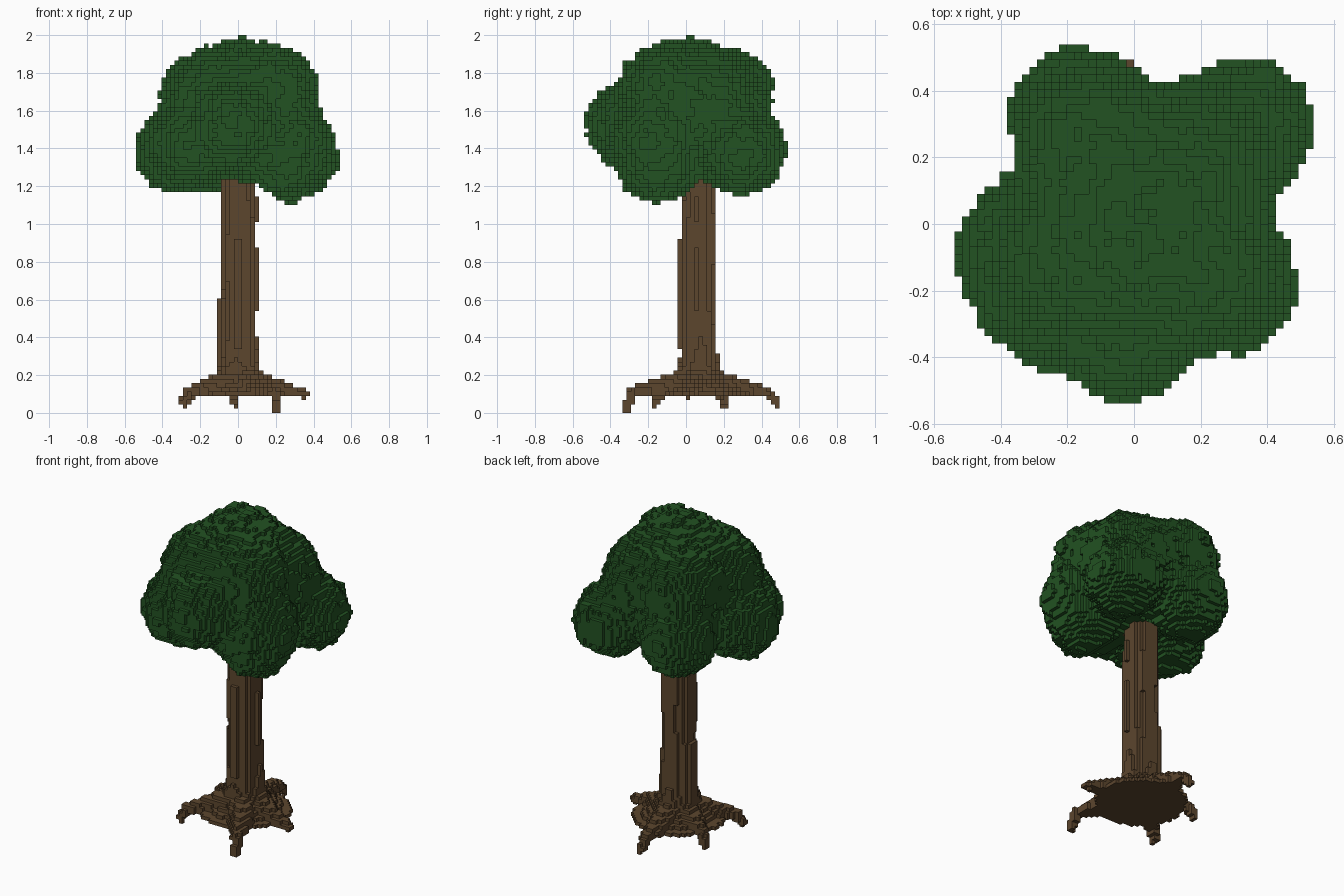
import bpy, bmesh, math
from mathutils import Vector, noise

cube = bpy.data.objects.get("Cube")
if cube:
    bpy.data.objects.remove(cube, do_unlink=True)

H = 2 / 89          # block size
N, NZ = 25, 89      # half width and height of the grid, in blocks


def material(name, rgb):
    m = bpy.data.materials.new(name)
    m.use_nodes = True
    m.diffuse_color = (*rgb, 1)
    bsdf = m.node_tree.nodes["Principled BSDF"]
    bsdf.inputs["Base Color"].default_value = (*rgb, 1)
    bsdf.inputs["Roughness"].default_value = 0.9
    return m


def in_taper(p, a, b, ra, rb):
    """Is p inside a rounded rod from a to b with radii ra and rb?"""
    d = b - a
    t = max(0, min(1, (p - a).dot(d) / d.length_squared))
    return (p - a - d * t).length < ra + (rb - ra) * t


# Root tips: x, y, lowest height
ROOTS = [(0.21, -0.32, 0.0), (-0.29, -0.16, 0.03), (0.36, 0.01, 0.08),
         (-0.02, 0.475, 0.03), (-0.28, 0.2, 0.03)]
CORE = Vector((0.005, 0.065, 0.14))


def in_root(p):
    for x, y, low in ROOTS:
        tip = Vector((x, y, low + 0.022))
        knee = CORE.lerp(Vector((x, y, 0)), 0.9)
        knee.z = 0.108
        if p.z > 0.08 and in_taper(p, CORE, knee, 0.115, 0.03):
            return True
        if in_taper(p, knee, tip, 0.03, 0.024):
            return True
    return False


def in_trunk(p):
    if p.z > 1.25:
        return False
    if p.z < 0.27 and in_root(p):
        return True
    if p.z < 0.08:
        return False
    # Column with a flared foot and streaky bark
    r = 0.094 + 0.09 * math.exp(-(p.z - 0.14) / 0.06)
    r += 0.012 * noise.noise(Vector((p.x * 14, p.y * 14, p.z * 3)))
    if math.hypot(p.x - CORE.x, p.y - CORE.y) < r:
        return True
    # Bark ridges
    if 0.33 < p.z < 0.92 and math.hypot(p.x, p.y - 0.01) < 0.052:
        return True
    return p.z < 0.6 and math.hypot(p.x + 0.05, p.y - 0.07) < 0.062


# Foliage lobes: x, y, z, radius
LOBES = [(0, 0, 1.6, 0.36), (0.14, 0.14, 1.58, 0.28),
         (0.02, 0.0, 1.72, 0.235), (0.2, -0.14, 1.72, 0.215), (-0.14, 0.24, 1.70, 0.22),
         (-0.19, -0.1, 1.68, 0.22), (0.22, -0.14, 1.33, 0.22), (0.28, -0.18, 1.45, 0.205),
         (-0.32, -0.09, 1.39, 0.22), (-0.25, -0.23, 1.42, 0.20), (-0.03, -0.32, 1.52, 0.215),
         (0.32, 0.29, 1.37, 0.215), (-0.16, 0.31, 1.39, 0.22), (0.17, 0.12, 1.72, 0.19)]
BLEND = 0.03


def in_foliage(p):
    if p.z < 1.06:
        return False
    # Gaps where the trunk enters the crown
    if p.y < 0.07 and p.z < 1.22 - 0.9 * max(0, abs(p.x - 0.03) - 0.07):
        return False
    if p.x > 0 and p.z < 1.24 - 1.1 * abs(p.y - 0.08):
        return False
    # Small top tuft
    if p.z > 1.96 and math.hypot(p.x - 0.02, p.y - 0.01) < 0.035:
        return True
    s = sum(math.exp(min(20, (r - math.dist(p, (x, y, z))) / BLEND)) for x, y, z, r in LOBES)
    rough = 0.022 * noise.noise(p * 11) + 0.012 * noise.noise(p * 31)
    return BLEND * math.log(s) + rough > 0


# Fill the block grid
wood, leaves = set(), set()
for i in range(-N, N):
    for j in range(-N, N):
        for k in range(NZ):
            p = Vector(((i + 0.5) * H, (j + 0.5) * H, (k + 0.5) * H))
            if in_trunk(p):
                wood.add((i, j, k))
            elif in_foliage(p) and k < NZ - 1 or (k == NZ - 1 and i in (0, 1) and j in (0, 1)):
                leaves.add((i, j, k))
solid = wood | leaves


def build(name, cells, mat):
    """Make a mesh of the exposed block faces."""
    bm = bmesh.new()
    verts = {}

    def vert(c):
        if c not in verts:
            verts[c] = bm.verts.new([v * H for v in c])
        return verts[c]

    for cell in sorted(cells):
        for axis in range(3):
            u, v = (axis + 1) % 3, (axis + 2) % 3
            for side in (0, 1):
                near = list(cell)
                near[axis] += 2 * side - 1
                if tuple(near) in solid:
                    continue
                ring = []
                for du, dv in ((0, 0), (1, 0), (1, 1), (0, 1)):
                    c = list(cell)
                    c[axis] += side
                    c[u] += du
                    c[v] += dv
                    ring.append(vert(tuple(c)))
                bm.faces.new(ring if side else ring[::-1])
    me = bpy.data.meshes.new(name)
    bm.to_mesh(me)
    bm.free()
    me.materials.append(mat)
    ob = bpy.data.objects.new(name, me)
    bpy.context.collection.objects.link(ob)
    return ob


build("trunk_and_roots", wood, material("bark brown", (0.107, 0.061, 0.027)))
build("foliage", leaves, material("leaf green", (0.016, 0.084, 0.016)))
